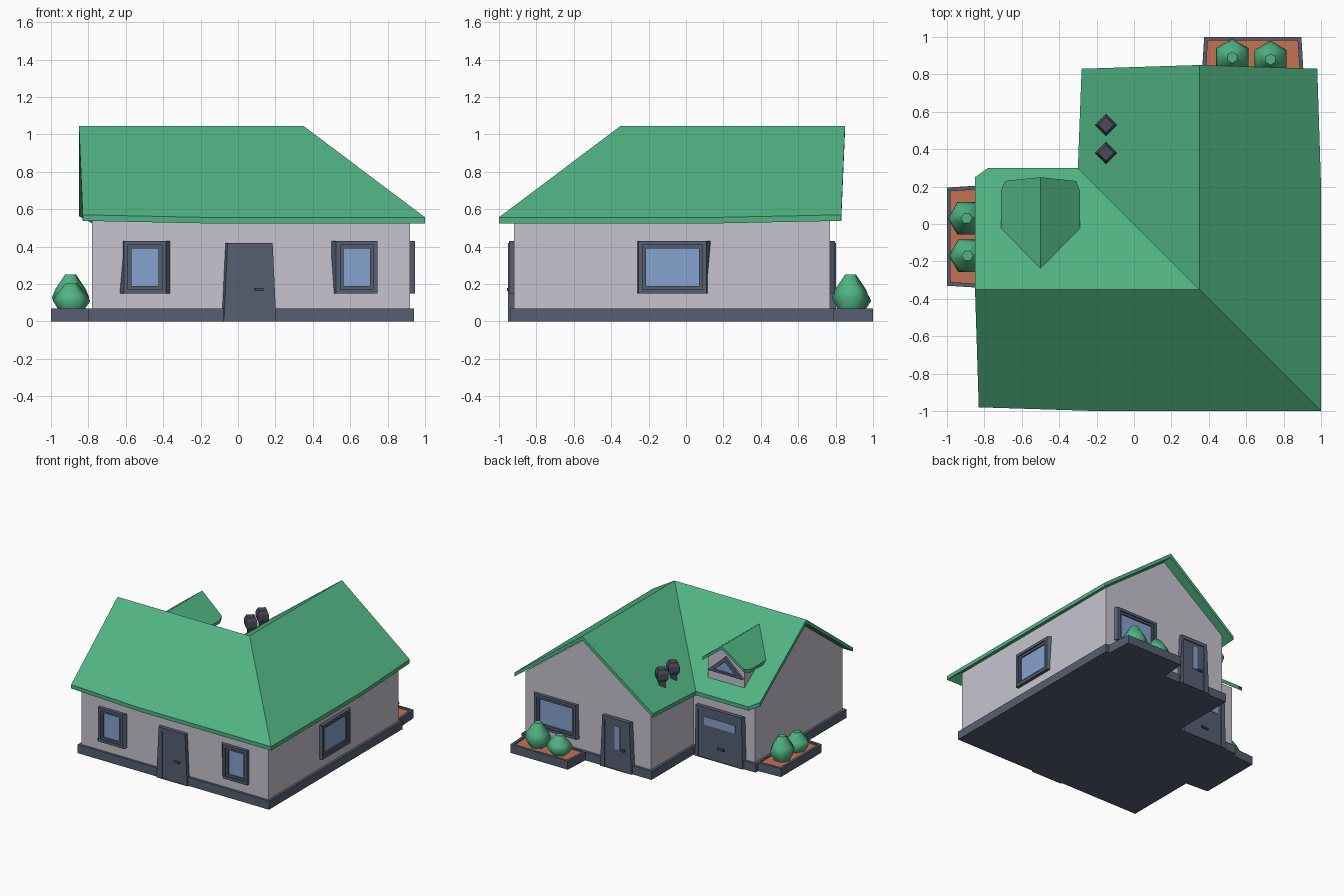
import bpy, bmesh, math

cube = bpy.data.objects.get("Cube")
if cube:
    bpy.data.objects.remove(cube, do_unlink=True)


def material(name, r, g, b):
    m = bpy.data.materials.new(name)
    m.use_nodes = True
    m.diffuse_color = (r, g, b, 1)
    m.node_tree.nodes["Principled BSDF"].inputs["Base Color"].default_value = (r, g, b, 1)
    return m


GREEN = material("roof_green", .08, .45, .223)
WALL = material("wall_grey", .57, .55, .62)
SLATE = material("slate_blue", .093, .112, .17)
GLASS = material("window_blue", .238, .366, .62)
SOIL = material("soil_orange", .56, .171, .084)
DARK = material("dark_metal", .07, .07, .105)


def finish(name, bm, *mats):
    bmesh.ops.recalc_face_normals(bm, faces=bm.faces)
    me = bpy.data.meshes.new(name)
    bm.to_mesh(me)
    bm.free()
    for m in mats:
        me.materials.append(m)
    ob = bpy.data.objects.new(name, me)
    bpy.context.collection.objects.link(ob)
    return ob


def loft(name, rings, mat, cap=None):
    """Skin a list of equal point rings; the last ring is capped in the cap colour."""
    bm = bmesh.new()
    loops = [[bm.verts.new(p) for p in r] for r in rings]
    n = len(loops[0])
    for a, b in zip(loops, loops[1:]):
        for i in range(n):
            j = (i + 1) % n
            bm.faces.new((a[i], a[j], b[j], b[i]))
    bm.faces.new(loops[0][::-1])
    bm.faces.new(loops[-1]).material_index = 1 if cap else 0
    return finish(name, bm, mat, *([cap] if cap else []))


def slab(name, points, faces, thick):
    """Roof surface extruded straight down."""
    bm = bmesh.new()
    vs = {k: bm.verts.new(p) for k, p in points.items()}
    top = [bm.faces.new([vs[k] for k in f.split()]) for f in faces]
    new = bmesh.ops.extrude_face_region(bm, geom=top, use_keep_orig=True)["geom"]
    low = [v for v in new if isinstance(v, bmesh.types.BMVert)]
    bmesh.ops.translate(bm, verts=low, vec=(0, 0, -thick))
    return finish(name, bm, GREEN)


# Wall coordinates: u along the wall, z up, d outward
def front(u, z, d): return (u, -.92 - d, z)
def east(u, z, d): return (.92 + d, u, z)
def north(u, z, d): return (u, .77 + d, z)
def west(u, z, d): return (-.78 - d, u, z)
def court(u, z, d): return (u, .22 + d, z)
def dormer(u, z, d): return (u, .19 + d, z)


def rect(wall, u0, u1, z0, z1, d, lean0=0, lean1=0):
    return [wall(u0 - lean0, z0, d), wall(u1 + lean1, z0, d), wall(u1, z1, d), wall(u0, z1, d)]


def plate(name, wall, u0, u1, z0, z1, d0, d1, mat):
    loft(name, [rect(wall, u0, u1, z0, z1, d) for d in (d0, d1)], mat)


def window(name, wall, u0, u1, side0, side1, lean0=0, lean1=0):
    """Flared outer frame, stepped inner frame and recessed glass."""
    def ring(s, d):
        return rect(wall, u0 + s, u1 - s, .15 + s, .43 - s, d)
    back = rect(wall, u0 - side0, u1 + side1, .15, .43, -.01, lean0, lean1)
    loft(name, [back, ring(0, .027), ring(.022, .027), ring(.022, .017),
                ring(.04, .017), ring(.04, .006)], SLATE, GLASS)


def door(name, wall, u0, u1, lean):
    """Tapered surround with a slightly recessed leaf."""
    rings = [rect(wall, u0 - .015, u1, 0, .42, -.01, lean, lean),
             rect(wall, u0, u1, 0, .42, .032, lean, lean),
             rect(wall, u0 + .03, u1 - .02, .002, .39, .032),
             rect(wall, u0 + .03, u1 - .02, .002, .39, .024)]
    loft(name, rings, SLATE)


# Plinth
outline = [(-.80, -.94), (.94, -.94), (.94, .79), (-.24, .79), (-.24, .24), (-.80, .24)]
loft("plinth", [[(x, y, z) for x, y in outline] for z in (0, .07)], SLATE)

# Walls: two gabled wings and the corner under the hip
gable = [(-.57, .05), (.57, .05), (.57, .575), (0, 1.005), (-.57, .575)]
loft("west_wing_walls", [[(x, -.35 + u, z) for u, z in gable] for x in (-.78, .35)], WALL)
loft("north_wing_walls", [[(.35 + u, y, z) for u, z in gable] for y in (-.35, .77)], WALL)
plate("corner_walls", front, .3, .92, .05, .575, -.6, 0, WALL)

# Main roof
slab("main_roof", {
    "ridge_w": (-.85, -.35, 1.045), "hip": (.35, -.35, 1.045), "ridge_n": (.35, .85, 1.045),
    "sw": (-.83, -.98, .57), "s": (-.2, -1, .557), "se": (1, -1, .557),
    "e": (1, .2, .557), "ne": (.98, .83, .57), "nw": (-.28, .83, .57),
    "valley": (-.3, .3, .557), "w1": (-.78, .3, .557), "w2": (-.85, .25, .595)},
    ["sw s se hip ridge_w", "se e ne ridge_n hip",
     "ridge_n nw valley hip", "hip valley w1 w2 ridge_w"], .032)

# Dormer
half = [(-.165, .62), (.165, .62), (.165, .808), (0, .935), (-.165, .808)]
loft("dormer_walls", [[dormer(-.5 + u, z, d) for u, z in half] for d in (-.4, 0)], WALL)
pts = {"a": (-.5, .25, .96), "b": (-.5, -.25, .96)}
for k, s in (("l", -1), ("r", 1)):
    pts[k + "1"] = (-.5 + s * .19, .23, .815)
    pts[k + "2"] = (-.5 + s * .21, .18, .80)
    pts[k + "3"] = (-.5 + s * .21, -.03, .80)
slab("dormer_roof", pts, ["a l1 l2 l3 b", "b r3 r2 r1 a"], .025)
tri = [(-.16, -.045), (.16, -.045), (0, .1)]
loft("dormer_window", [[dormer(-.5 + u * s, .757 + v * s, d) for u, v in tri]
                       for s, d in ((1, -.01), (1, .022), (.62, .022), (.62, .006))], SLATE, GLASS)

# Windows
window("front_window_right", front, -.61, -.385, .005, .03, .025, 0)
window("front_window_left", front, .525, .745, .035, 0, -.02, 0)
window("side_window", east, -.255, .11, .005, .03, 0, -.025)
window("back_window", north, .445, .825, .01, .02, .01, 0)

# Doors, their glass and handles
door("front_door", front, -.055, .185, .02)
plate("front_door_handle", front, .085, .135, .163, .18, .02, .036, DARK)
door("back_door", north, -.045, .2, .02)
plate("back_door_glass", north, .045, .09, .17, .36, .02, .029, GLASS)
plate("back_door_handle", north, .0, .04, .165, .182, .02, .036, DARK)
door("garage_door", court, -.68, -.265, .01)
plate("garage_glass", court, -.62, -.34, .275, .34, .02, .029, GLASS)
plate("garage_handle", court, -.52, -.46, .10, .117, .02, .036, DARK)


# Planters with bushes
def planter(name, wall, u0, u1, depth):
    def ring(s, z):
        return [wall(u0 - .015 + s, z, -.02), wall(u1 + .015 - s, z, -.02),
                wall(u1 - s, z, depth - s), wall(u0 + s, z, depth - s)]
    loft(name, [ring(0, 0), ring(0, .07), ring(.02, .07), ring(.02, .058)], SLATE, SOIL)


def polygon(x, y, z, r, n, turn):
    return [(x + r * math.cos(turn + i * math.tau / n),
             y + r * math.sin(turn + i * math.tau / n), z) for i in range(n)]


def bush(name, x, y, height, turn):
    shape = [(.06, 0), (.1, .38), (.083, .6), (.03, 1)]
    ob = loft(name, [polygon(x, y, .05 + height * t, r, 6, turn) for r, t in shape], GREEN)
    for f in ob.data.polygons:
        f.use_smooth = len(f.vertices) == 4


planter("back_planter", north, .375, .895, .23)
planter("side_planter", west, -.33, .195, .22)
bush("back_bush_small", .525, .89, .155, math.pi / 2)
bush("back_bush_tall", .73, .88, .2, math.pi / 2)
bush("side_bush_small", -.89, -.17, .155, math.pi)
bush("side_bush_tall", -.895, .03, .2, math.pi)

# Chimney pots
for i, y in enumerate((.38, .53)):
    shape = [(.036, .58), (.036, .69), (.06, .72), (.06, .765), (.042, .795)]
    loft(f"chimney_pot_{i + 1}", [polygon(-.15, y, z, r, 4, 0) for r, z in shape], DARK)
